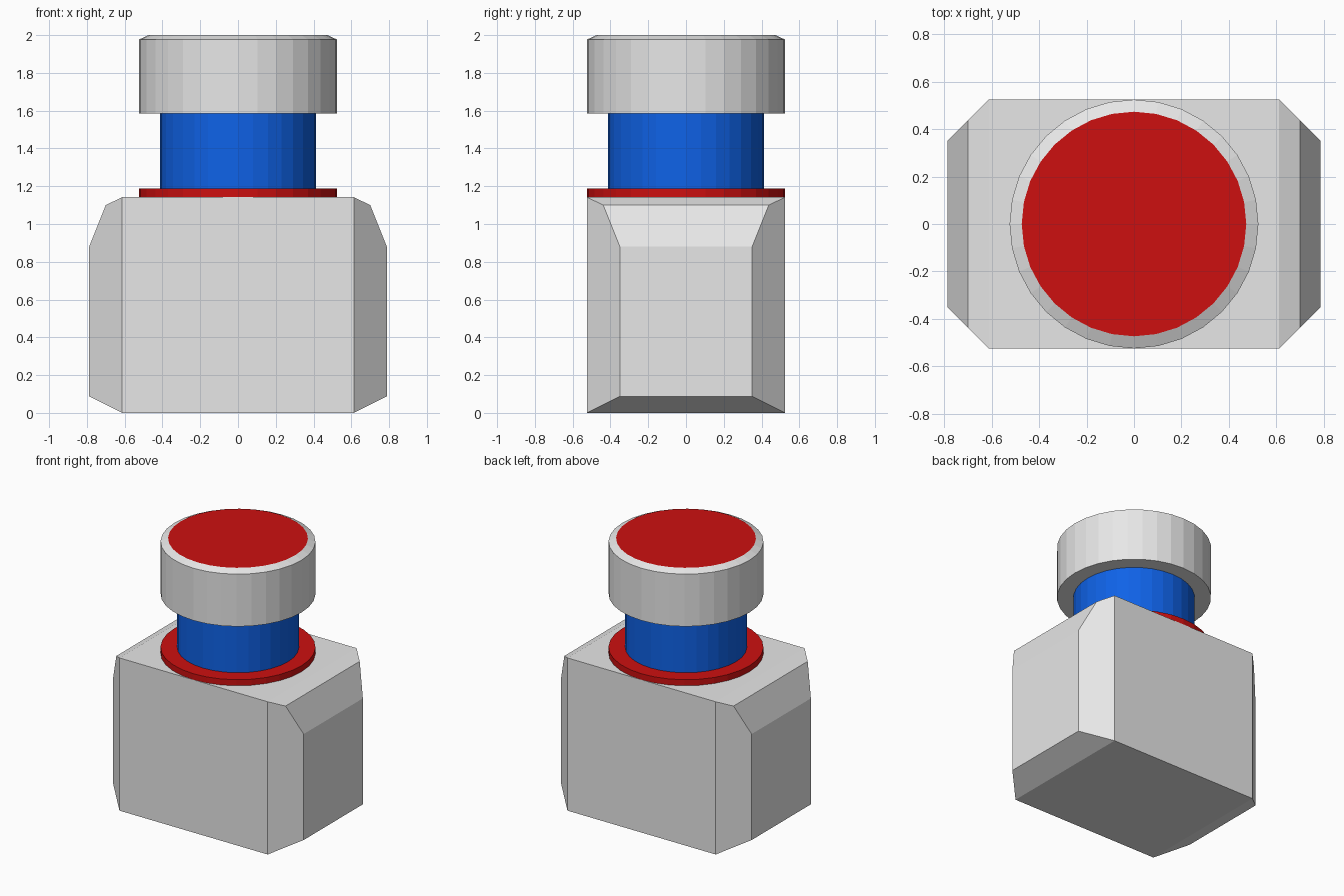
import bpy, bmesh, math

if "Cube" in bpy.data.objects:
    bpy.data.objects.remove(bpy.data.objects["Cube"])


def material(name, rgb):
    m = bpy.data.materials.new(name)
    m.diffuse_color = (*rgb, 1.0)
    m.use_nodes = True
    m.node_tree.nodes["Principled BSDF"].inputs["Base Color"].default_value = m.diffuse_color
    return m


GREY = material("light_grey", (0.8, 0.8, 0.8))
BLUE = material("blue", (0.005, 0.13, 0.85))
RED = material("red", (0.61, 0.005, 0.005))


def finish(bm, name, mats):
    me = bpy.data.meshes.new(name)
    bm.to_mesh(me)
    bm.free()
    for m in mats:
        me.materials.append(m)
    ob = bpy.data.objects.new(name, me)
    bpy.context.collection.objects.link(ob)
    return ob


def lathe(name, profile, mats, top=False, sides=32):
    """Revolve (radius, z) points, listed bottom to top, with an optional lid."""
    bm = bmesh.new()
    rings = []
    for r, z in profile:
        rings.append([bm.verts.new((r * math.cos(2 * math.pi * i / sides),
                                    r * math.sin(2 * math.pi * i / sides), z))
                      for i in range(sides)])
    for a, b in zip(rings, rings[1:]):
        for i in range(sides):
            j = (i + 1) % sides
            bm.faces.new((a[i], a[j], b[j], b[i]))
    if top:
        bm.faces.new(rings[-1]).material_index = 1
    return finish(bm, name, mats)


# Chamfered block body: hull of one corner profile mirrored to four corners
corner = [(0.613, 0.525, 0.0), (0.788, 0.35, 0.088), (0.788, 0.35, 0.88),
          (0.70, 0.438, 1.10), (0.613, 0.525, 1.142)]
bm = bmesh.new()
for sx in (-1, 1):
    for sy in (-1, 1):
        for x, y, z in corner:
            bm.verts.new((sx * x, sy * y, z))
bmesh.ops.convex_hull(bm, input=bm.verts)
bmesh.ops.dissolve_limit(bm, angle_limit=0.02, verts=bm.verts, edges=bm.edges)
bmesh.ops.recalc_face_normals(bm, faces=bm.faces)
finish(bm, "body", [GREY])

# Red collar on the body
lathe("collar", [(0.525, 1.142), (0.525, 1.187), (0.413, 1.187)], [RED])

# Blue neck
lathe("neck", [(0.413, 1.187), (0.413, 1.585)], [BLUE])

# Grey cap with bevelled rim and red top face
lathe("cap", [(0.413, 1.585), (0.525, 1.585), (0.525, 1.976), (0.474, 2.0)],
      [GREY, RED], top=True)
